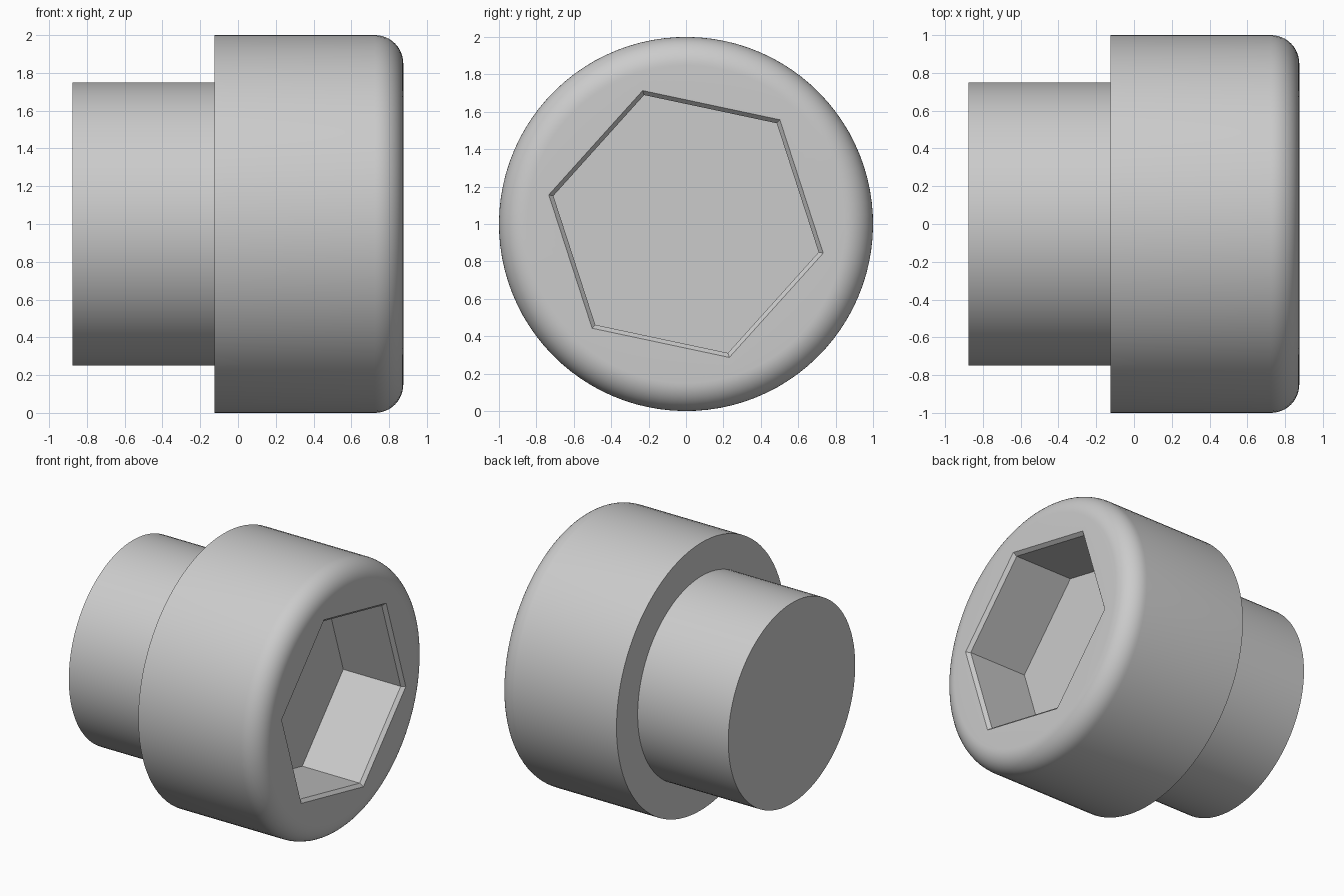
import bpy, bmesh
from math import sin, cos, pi, radians

if "Cube" in bpy.data.objects:
    bpy.data.objects.remove(bpy.data.objects["Cube"])

N = 96                      # points around the axis (16 per hexagon side)
START = radians(-12)        # one socket corner sits at this angle
SHOULDER, FRONT, BACK = -0.125, 0.875, -0.875
FILLET = 0.15


def circle(r, a):
    return r


def hexagon(r, a):
    return r * cos(pi / 6) / cos((a % (pi / 3)) - pi / 6)


# Profile along the x axis: (x, radius, cross-section)
profile = [(BACK, 0.75, circle), (SHOULDER, 0.75, circle), (SHOULDER, 1.0, circle)]
# Rounded front rim of the head
for i in range(13):
    t = i / 12 * pi / 2
    profile.append((FRONT - FILLET + FILLET * sin(t), 1 - FILLET + FILLET * cos(t), circle))
# Hexagonal socket with a slight lip
profile += [(FRONT, 0.75, hexagon), (FRONT - 0.025, 0.725, hexagon), (FRONT - 0.5, 0.725, hexagon)]

bm = bmesh.new()
rings = []
for x, r, shape in profile:
    ring = []
    for i in range(N):
        a = 2 * pi * (i + 1e-6) / N
        d = shape(r, a)
        ring.append(bm.verts.new((x, d * cos(a + START), 1 + d * sin(a + START))))
    rings.append(ring)

# Skin between neighbouring rings
for lower, upper in zip(rings, rings[1:]):
    for i in range(N):
        j = (i + 1) % N
        bm.faces.new((lower[i], lower[j], upper[j], upper[i]))

# Shank end and socket floor
bm.faces.new(rings[0])
bm.faces.new(rings[-1])
bmesh.ops.recalc_face_normals(bm, faces=bm.faces[:])

mesh = bpy.data.meshes.new("socket_cap_screw")
bm.to_mesh(mesh)
bm.free()
screw = bpy.data.objects.new("socket_cap_screw", mesh)
bpy.context.collection.objects.link(screw)
bpy.context.view_layer.objects.active = screw
screw.select_set(True)
bpy.ops.object.shade_smooth_by_angle(angle=radians(30))
